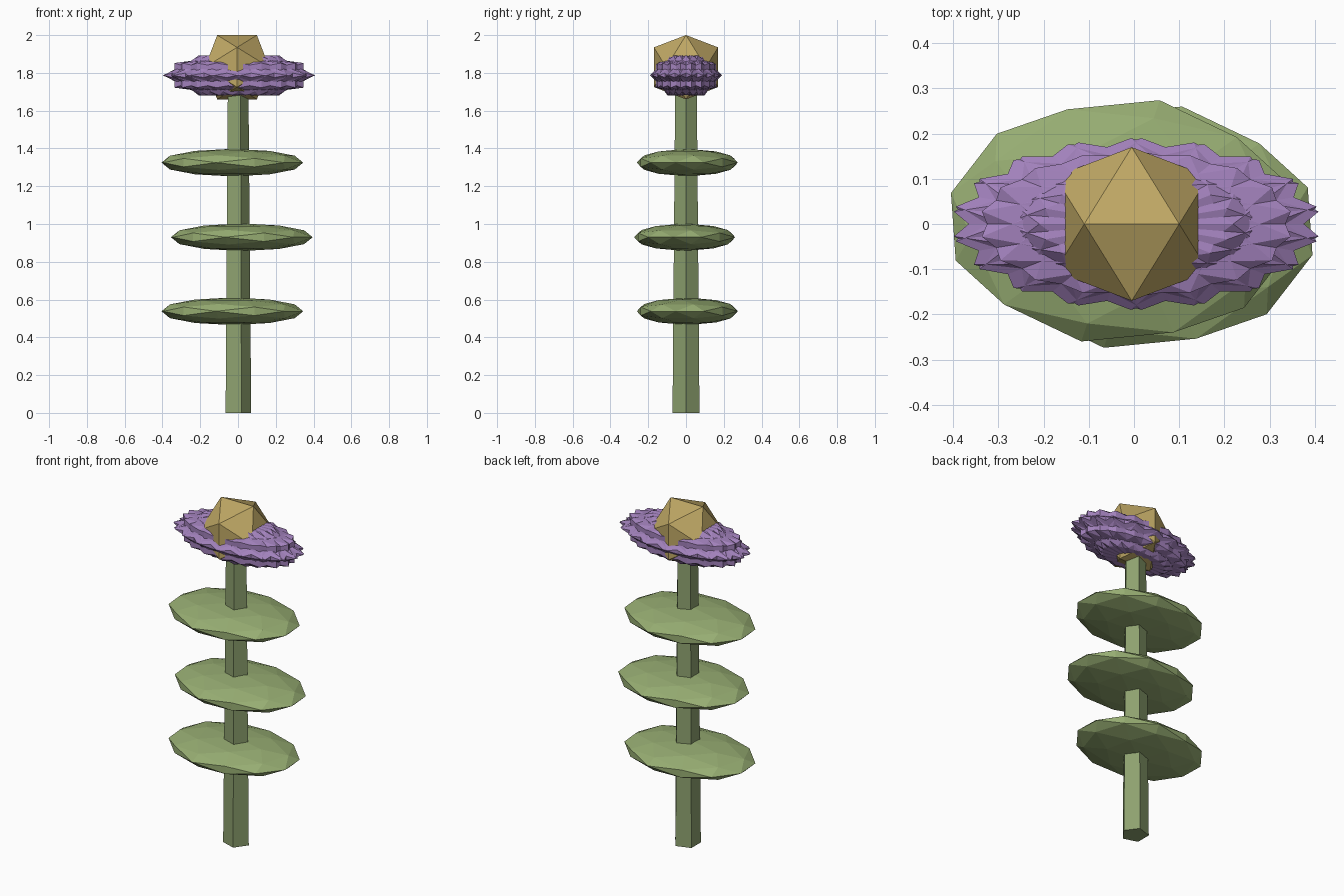
import bpy, bmesh, math
from mathutils import Vector, Matrix

if "Cube" in bpy.data.objects:
    bpy.data.objects.remove(bpy.data.objects["Cube"])

def material(name, rgb):
    m = bpy.data.materials.new(name)
    m.diffuse_color = (*rgb, 1)
    m.use_nodes = True
    m.node_tree.nodes["Principled BSDF"].inputs["Base Color"].default_value = m.diffuse_color
    return m

GREEN = material("stem_green", (0.27, 0.36, 0.16))
LEAF = material("leaf_green", (0.31, 0.42, 0.17))
PURPLE = material("petal_purple", (0.36, 0.22, 0.50))
GOLD = material("centre_gold", (0.52, 0.39, 0.13))

def hull(bm, points):
    verts = [bm.verts.new(p) for p in points]
    bmesh.ops.convex_hull(bm, input=verts)

def ico_points(detail):
    # unit icosahedron with an edge along x on top
    phi = (1 + 5 ** 0.5) / 2
    pts = []
    for s in (-1, 1):
        for t in (-phi, phi):
            pts += [Vector((s, 0, t)), Vector((t, s, 0)), Vector((0, t, s))]
    out = [p.normalized() for p in pts]
    if detail:
        out += [(p + q).normalized() for i, p in enumerate(pts)
                for q in pts[:i] if abs((p - q).length - 2) < 0.01]
    return out

def rounded(name, mat, centre, radii, detail=0, turn=0):
    # icosphere turned about z first, then stretched
    bm = bmesh.new()
    rot = Matrix.Rotation(math.radians(turn), 3, 'Z')
    r, c = Vector(radii), Vector(centre)
    hull(bm, [(rot @ p) * r + c for p in ico_points(detail)])
    return finish(name, bm, mat)

def finish(name, bm, mat):
    bmesh.ops.recalc_face_normals(bm, faces=bm.faces)
    me = bpy.data.meshes.new(name)
    bm.to_mesh(me)
    bm.free()
    me.materials.append(mat)
    ob = bpy.data.objects.new(name, me)
    bpy.context.collection.objects.link(ob)
    return ob

X0 = -0.005

# Five-sided tapering stem
bm = bmesh.new()
hull(bm, [(X0 + r * math.cos(k * math.tau / 5), r * math.sin(k * math.tau / 5), z)
          for r, z in ((0.075, 0), (0.06, 1.75)) for k in range(5)])
finish("stem", bm, GREEN)

# Three flat leaves, alternating sides
for i, z in enumerate((0.538, 0.93, 1.325)):
    side = -1 if i % 2 == 0 else 1
    rounded(f"leaf_{i + 1}", LEAF, (X0 + 0.025 * side, -0.007 * side, z),
            (0.385, 0.274, 0.073), 1, -13)

# Petal cluster: overlapping turned and flattened icosahedra
for k in range(9):
    rounded(f"petal_{k + 1}", PURPLE, (X0 + 0.01, 0, 1.787),
            (0.408, 0.19, 0.124), 0, 40 * k)

# Flower centre
R = 0.17 / 0.8507
rounded("flower_centre", GOLD, (X0, 0, 1.83), (R, R, R))
